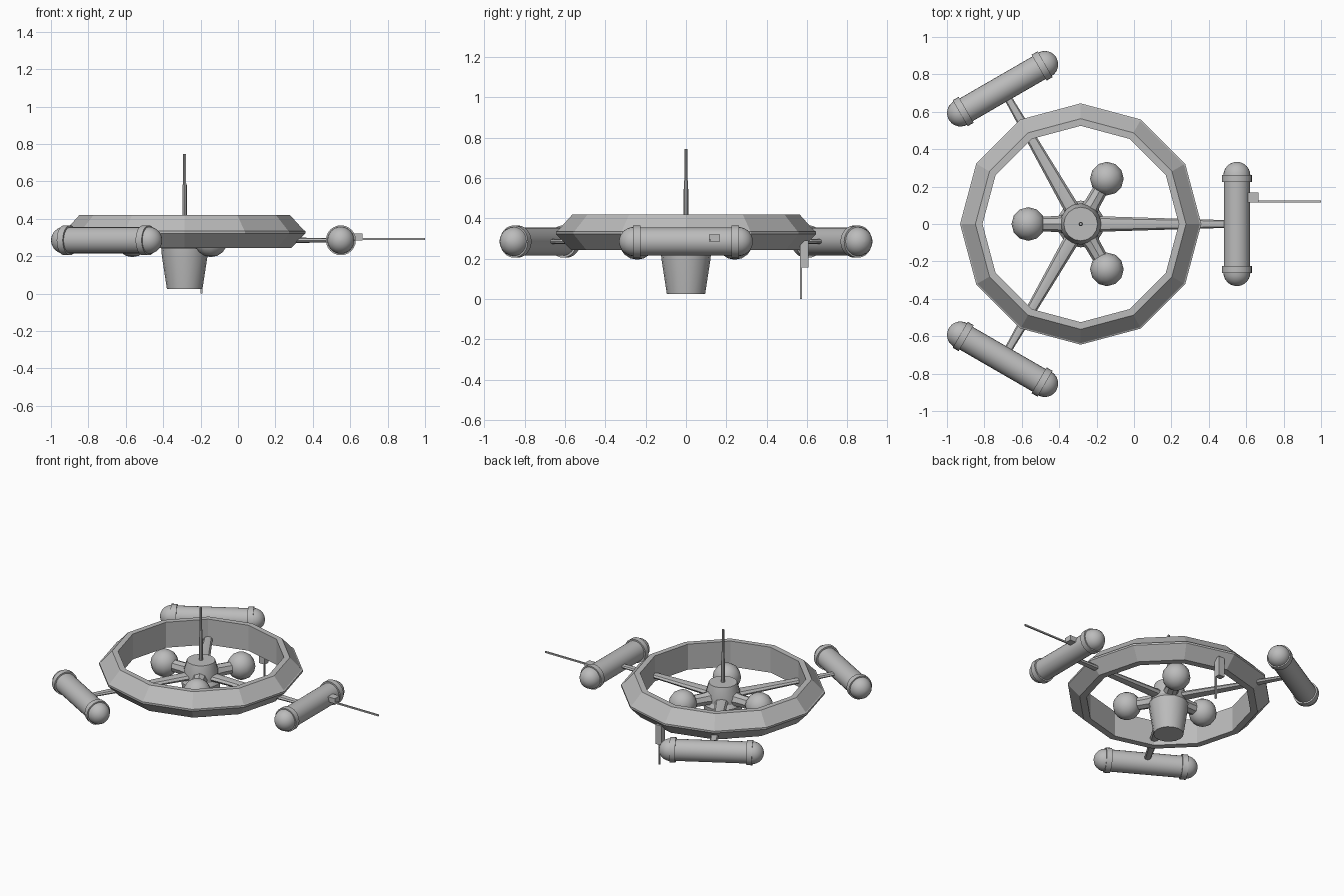
import bpy, bmesh, math
from mathutils import Matrix, Vector

cube = bpy.data.objects.get("Cube")
if cube:
    bpy.data.objects.remove(cube)

grey = bpy.data.materials.new("hull grey")
grey.use_nodes = True
grey.diffuse_color = (0.5, 0.5, 0.5, 1)
grey.node_tree.nodes["Principled BSDF"].inputs["Base Color"].default_value = (0.5, 0.5, 0.5, 1)

HUB = Vector((-0.285, 0, 0))   # axis of the wheel
ARM_Z = 0.285                  # height of spokes, pods and tanks


def finish(name, bm, matrix=Matrix(), smooth=30):
    bmesh.ops.recalc_face_normals(bm, faces=bm.faces)
    bm.transform(matrix)
    mesh = bpy.data.meshes.new(name)
    bm.to_mesh(mesh)
    bm.free()
    mesh.materials.append(grey)
    ob = bpy.data.objects.new(name, mesh)
    bpy.context.collection.objects.link(ob)
    if smooth:
        bpy.ops.object.select_all(action='DESELECT')
        ob.select_set(True)
        bpy.context.view_layer.objects.active = ob
        bpy.ops.object.shade_smooth_by_angle(angle=math.radians(smooth))
    return ob


def lathe(name, profile, sides, matrix=Matrix(), closed=False, smooth=30):
    """Revolve (radius, z) points around z; open profiles get end caps."""
    bm = bmesh.new()
    rings = []
    for r, z in profile:
        turn = [2 * math.pi * i / sides for i in range(sides)]
        rings.append([bm.verts.new((r * math.cos(a), r * math.sin(a), z)) for a in turn])
    pairs = list(zip(rings, rings[1:]))
    if closed:
        pairs.append((rings[-1], rings[0]))
    else:
        bm.faces.new(rings[0])
        bm.faces.new(rings[-1])
    for a, b in pairs:
        for i in range(sides):
            j = (i + 1) % sides
            bm.faces.new((a[i], a[j], b[j], b[i]))
    return finish(name, bm, matrix, smooth)


def box(name, low, high):
    low, high = Vector(low), Vector(high)
    bm = bmesh.new()
    bmesh.ops.create_cube(bm, size=1)
    finish(name, bm, Matrix.Translation((low + high) / 2) @ Matrix.Diagonal((*(high - low), 1)), 0)


def around(degrees):
    """Frame at the hub whose x axis points outward at the given angle."""
    return Matrix.Translation(HUB + Vector((0, 0, ARM_Z))) @ Matrix.Rotation(math.radians(degrees), 4, 'Z')


OUTWARD = Matrix.Rotation(math.pi / 2, 4, 'Y')    # turns z to x
SIDEWAYS = Matrix.Rotation(-math.pi / 2, 4, 'X')  # turns z to y
AXIS = Matrix.Translation(HUB)

# Twelve sided wheel rim
lathe("wheel_rim", [(0.525, 0.42), (0.563, 0.42), (0.637, 0.338), (0.645, 0.335), (0.645, 0.322),
                    (0.57, 0.243), (0.525, 0.243)], 12, AXIS, closed=True, smooth=0)

# Central hub: tapered cup below, narrower cap above, and mast
lathe("hub_cup", [(0.095, 0.025), (0.122, 0.2), (0.125, 0.24), (0.11, 0.265)], 16, AXIS)
lathe("hub_cap", [(0.11, 0.26), (0.11, 0.31), (0.09, 0.38)], 16, AXIS)
lathe("mast", [(0.012, 0.37), (0.011, 0.58), (0.008, 0.59), (0.008, 0.745)], 8, AXIS)

# Rounded pod outline with raised collars, mirrored end to end
R = 0.072
half = [(0.07, 0.225), (0.08, 0.225), (0.08, 0.262), (R, 0.262)]
for k in range(1, 7):
    a = math.pi / 2 * k / 6.3
    half.append((R * math.cos(a), 0.26 + R * math.sin(a)))
pod = [(r, -z) for r, z in reversed(half)] + half

# Three spokes, each carrying a pod
for n, angle in enumerate((0, 120, 240), 1):
    frame = around(angle)
    flat = Matrix.Diagonal((1, 1, 0.55, 1))
    lathe(f"spoke_{n}", [(0.042, 0.08), (0.02, 0.8)], 8, frame @ flat @ OUTWARD)
    lathe(f"pod_{n}", pod, 24, frame @ Matrix.Translation((0.835, 0, 0)) @ SIDEWAYS)

# Three round tanks on short arms between the spokes
for n, angle in enumerate((60, 180, 300), 1):
    frame = around(angle)
    lathe(f"tank_arm_{n}", [(0.052, 0.08), (0.042, 0.13), (0.04, 0.23)], 8, frame @ OUTWARD)
    bm = bmesh.new()
    bmesh.ops.create_uvsphere(bm, u_segments=12, v_segments=8, radius=0.09)
    finish(f"tank_{n}", bm, frame @ Matrix.Translation((0.28, 0, 0)))

# Sensor box and thin probe on the outer pod
box("pod_sensor", (0.61, 0.115, 0.285), (0.665, 0.168, 0.32))
box("pod_probe", (0.62, 0.115, 0.286), (1.0, 0.125, 0.296))

# Sensor box and thin probe hanging from the rim
box("rim_sensor", (-0.235, 0.568, 0.155), (-0.19, 0.607, 0.29))
box("rim_probe", (-0.2, 0.565, 0.0), (-0.19, 0.575, 0.29))
